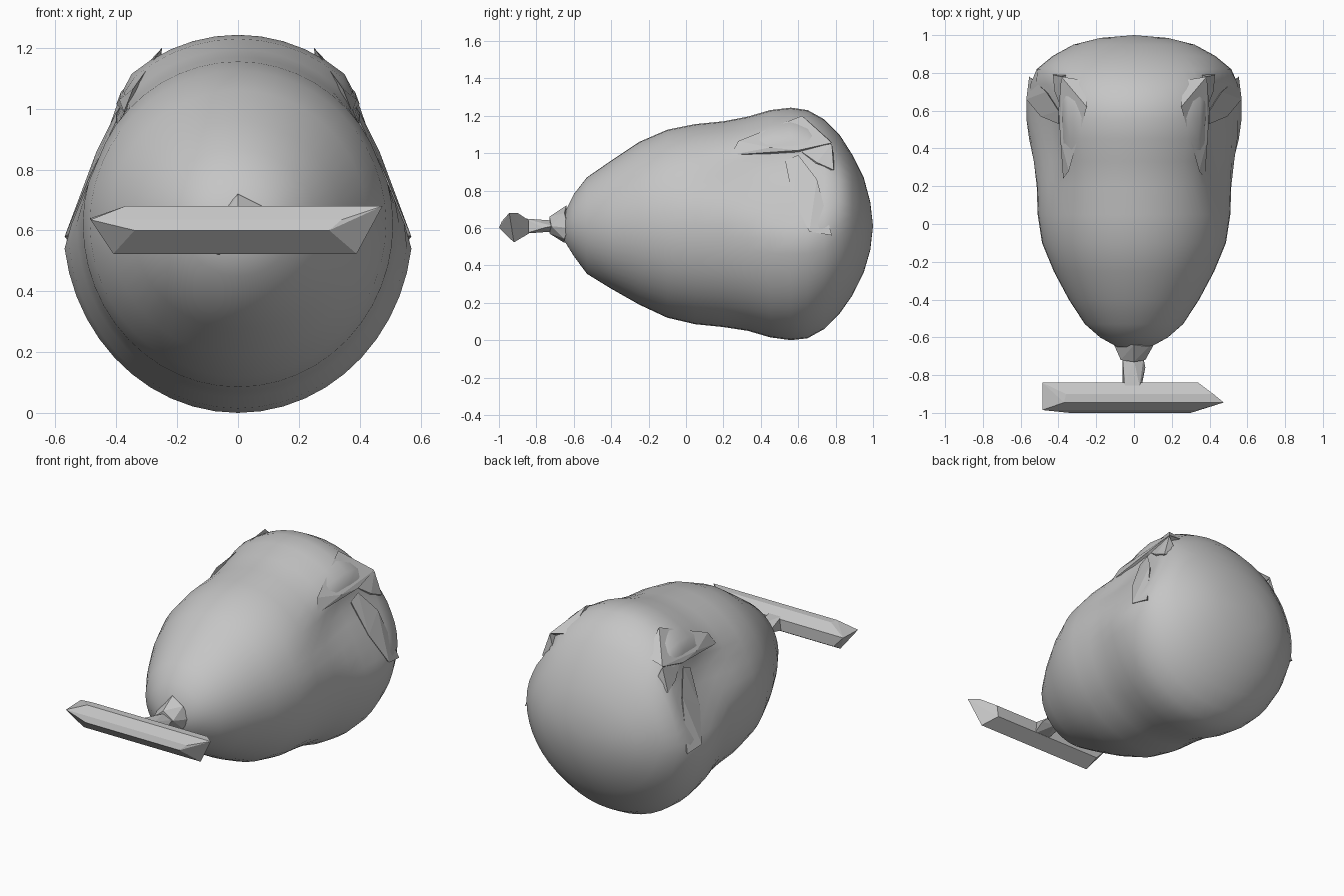
import bpy, bmesh, math

cube = bpy.data.objects.get("Cube")
if cube:
    bpy.data.objects.remove(cube, do_unlink=True)

grey = bpy.data.materials.new("mid grey")
grey.use_nodes = True
grey.diffuse_color = (0.56, 0.56, 0.56, 1)
grey.node_tree.nodes["Principled BSDF"].inputs["Base Color"].default_value = (0.56, 0.56, 0.56, 1)


def finish(bm, name, smooth=False):
    """Turn a bmesh into a named, coloured object."""
    bmesh.ops.recalc_face_normals(bm, faces=bm.faces)
    mesh = bpy.data.meshes.new(name)
    bm.to_mesh(mesh)
    bm.free()
    mesh.materials.append(grey)
    for p in mesh.polygons:
        p.use_smooth = smooth
    ob = bpy.data.objects.new(name, mesh)
    bpy.context.collection.objects.link(ob)
    return ob


def faceted(name, points, side=1):
    """Flat-faced solid spanned by a few corner points."""
    bm = bmesh.new()
    for x, y, z in points:
        bm.verts.new((x * side, y, z))
    res = bmesh.ops.convex_hull(bm, input=bm.verts)
    bmesh.ops.delete(bm, geom=[v for v in res["geom_interior"]
                               if isinstance(v, bmesh.types.BMVert)], context="VERTS")
    return finish(bm, name)


def bump(v, centre, width):
    return math.exp(-((v - centre) / width) ** 2)


def flank(x, y, z):
    """Flatten the upper flanks to a slope and hollow them below the shoulder."""
    limit = 0.38 + 0.41 * max(1.03 - z, 0)
    hollow = 0.035 * bump(z, .92, .1) * bump(y, .38, .2)
    return math.copysign(max(min(abs(x), limit) - hollow, 0), x) if abs(x) > .2 else x


# Body: oval rings along y, as (y, bottom, top, half width)
SECTIONS = [
    (-.65, .53, .68, .09), (-.6, .45, .78, .18), (-.53, .355, .87, .26),
    (-.4, .275, .96, .345), (-.25, .19, 1.06, .425), (-.1, .12, 1.125, .487),
    (.05, .085, 1.155, .51), (.2, .07, 1.17, .515), (.33, .05, 1.195, .53),
    (.45, .015, 1.23, .56), (.56, 0, 1.243, .575), (.65, .01, 1.23, .575),
    (.74, .06, 1.18, .555), (.82, .14, 1.10, .515), (.89, .24, .99, .43),
    (.95, .36, .87, .32), (.985, .48, .74, .18),
]
SIDES = 48
bm = bmesh.new()
rings = []
for y, low, high, half in SECTIONS:
    ring = []
    for i in range(SIDES):
        a = math.tau * i / SIDES
        z = (low + high) / 2 + (high - low) / 2 * math.sin(a)
        ring.append(bm.verts.new((flank(half * math.cos(a), y, z), y, z)))
    rings.append(ring)
for r0, r1 in zip(rings, rings[1:]):
    for i in range(SIDES):
        j = (i + 1) % SIDES
        bm.faces.new((r0[i], r0[j], r1[j], r1[i]))
bm.faces.new(rings[0])
tip = bm.verts.new((0, 1, .61))
for i in range(SIDES):
    bm.faces.new((rings[-1][i], rings[-1][(i + 1) % SIDES], tip))
finish(bm, "body", smooth=True)

# Neck: two pinched blocks joining body and crossbar
faceted("neck_root", [(-.11, -.63, .6), (.11, -.63, .6), (0, -.64, .72), (.08, -.65, .68),
                      (-.07, -.65, .52), (.08, -.65, .54),
                      (-.07, -.72, .6), (.06, -.72, .61), (0, -.73, .66), (0, -.73, .57)])
faceted("neck_stem", [(-.06, -.71, .6), (.05, -.71, .61), (.06, -.76, .6), (0, -.72, .64),
                      (0, -.72, .58), (-.06, -.86, .57), (.04, -.86, .57),
                      (-.05, -.86, .65), (.03, -.86, .65)])

# Crossbar: long edges as (y, z, right end, left end)
EDGES = [(-1, .6, -.34, .3), (-.985, .635, -.485, .34), (-.945, .68, -.37, .475),
         (-.9, .68, -.36, .42), (-.84, .64, -.485, .34), (-.84, .57, -.42, .33),
         (-.92, .523, -.41, .39)]
faceted("crossbar", [(x, y, z) for y, z, a, b in EDGES for x in (a, b)])

# Angular folds on each flank
for side, word in ((1, "left"), (-1, "right")):
    faceted(word + "_shoulder_fold", [
        (.25, .62, 1.2), (.345, .28, 1.065), (.375, .24, .99), (.39, .45, 1.03),
        (.4, .6, 1.015), (.385, .78, 1.055), (.3, .6, .95), (.26, .76, 1.08)], side)
    faceted(word + "_side_strap", [
        (.4, .53, .96), (.4, .6, .99), (.495, .57, .76), (.57, .66, .58),
        (.555, .78, .56), (.465, .7, .86), (.36, .6, .75), (.44, .7, .6)], side)
    faceted(word + "_rear_flap", [
        (.38, .6, 1.02), (.385, .78, 1.05), (.42, .7, .95), (.43, .79, .91),
        (.33, .8, .92), (.34, .65, .9)], side)
